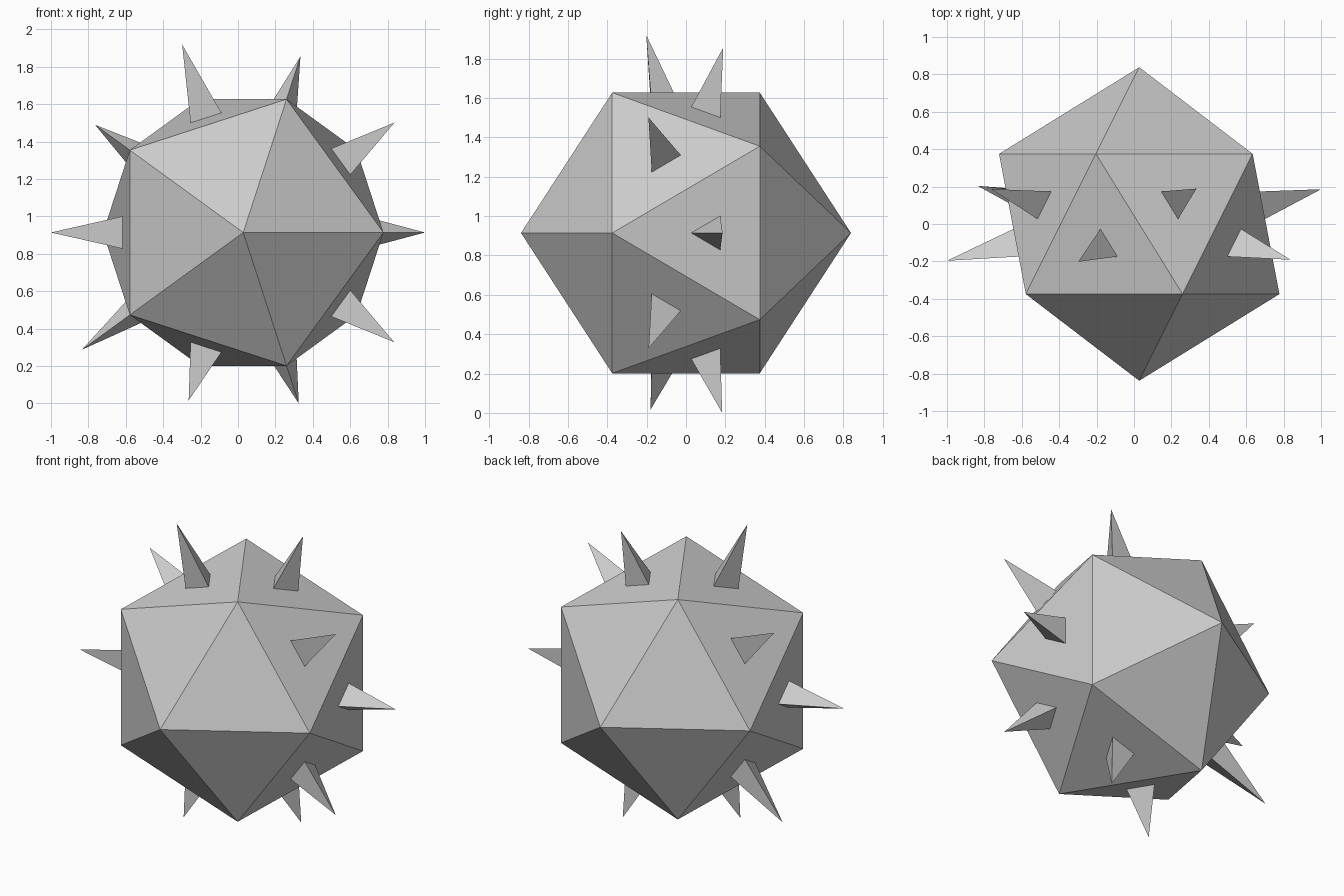
import bpy, bmesh
from math import cos, sin, radians, sqrt
from mathutils import Vector, Matrix

if "Cube" in bpy.data.objects:
    bpy.data.objects.remove(bpy.data.objects["Cube"])

C = Vector((0.028, 0, 0.914))   # body centre
R = 0.838                       # body circumradius


def polar(r, y, deg):
    a = radians(deg)
    return Vector((r * cos(a), y, r * sin(a)))


def finish(bm, name):
    bmesh.ops.recalc_face_normals(bm, faces=bm.faces)
    me = bpy.data.meshes.new(name)
    bm.to_mesh(me)
    bm.free()
    ob = bpy.data.objects.new(name, me)
    ob.location = C
    bpy.context.collection.objects.link(ob)
    return ob


# Body: icosahedron with its poles on the front-back axis
bm = bmesh.new()
ring_r, ring_y = R * 2 / sqrt(5), R / sqrt(5)
for s, start in ((-1, 0), (1, 36)):
    bm.verts.new((0, s * R, 0))
    for i in range(5):
        bm.verts.new(polar(ring_r, s * ring_y, start + 72 * i))
bmesh.ops.convex_hull(bm, input=bm.verts[:])
finish(bm, "body")

# Spikes: one three-sided spike standing on each face of the middle band
reach = [0.972, 1.0, 0.990, 1.057, 0.979, 1.028, 1.067, 0.944, 0.961, 0.997]
inradius = 0.79465 * R
slope = 0.191                   # front-back lean of the band faces
sink = 0.004
for i, r in enumerate(reach):
    s = 1 if i % 2 == 0 else -1
    tip = polar(r, s * slope * r, 36 * i)
    n = tip.normalized()
    tangent = polar(1, 0, 36 * i + 90)
    inward = tangent.cross(n)
    if inward.y * s > 0:        # one base corner points to the middle
        inward = -inward
    depth = tip.length - inradius + sink
    rad = 0.1 * depth / (depth - sink)
    side = n.cross(inward)
    frame = Matrix((inward, side, n)).transposed().to_4x4()
    frame.translation = n * (inradius - sink)
    bm = bmesh.new()
    base = [bm.verts.new(frame @ Vector((rad * cos(radians(a)), rad * sin(radians(a)), 0)))
            for a in (0, 120, 240)]
    top = bm.verts.new(tip)
    bm.faces.new(base)
    for k in range(3):
        bm.faces.new((base[k], base[(k + 1) % 3], top))
    finish(bm, f"spike_{i + 1}")
